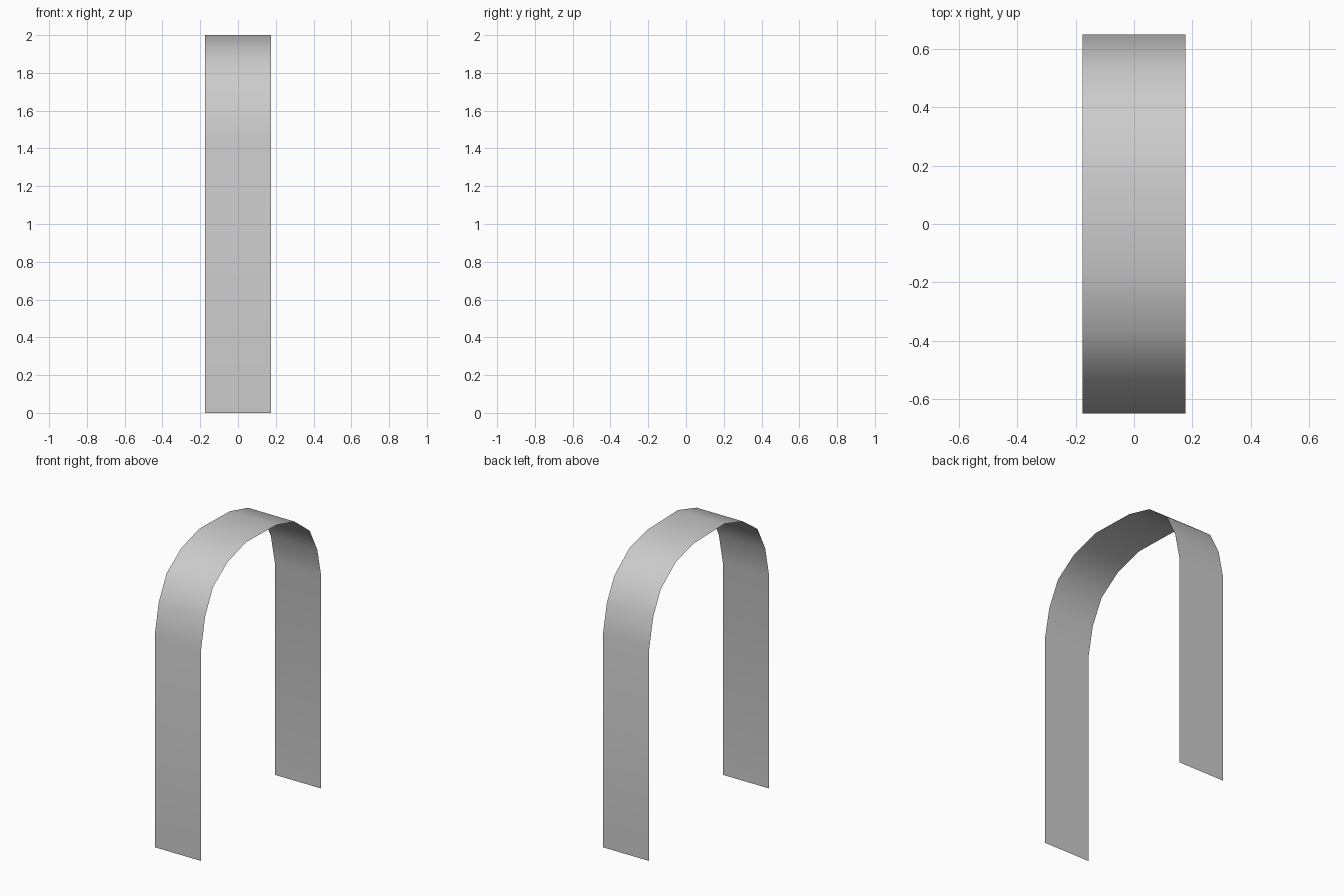
import bpy, bmesh

if "Cube" in bpy.data.objects:
    bpy.data.objects.remove(bpy.data.objects["Cube"])

HALF_WIDTH = 0.176

# Side profile (y, z) of the bent strip, front foot to back foot
profile = [
    (-0.65, 0.0), (-0.65, 1.455), (-0.607, 1.662), (-0.523, 1.828),
    (-0.365, 1.94), (-0.165, 2.0),
    (0.165, 1.992), (0.36, 1.941), (0.525, 1.815), (0.607, 1.655),
    (0.65, 1.455), (0.65, 0.0),
]

# Thin arched strip: one quad per profile segment
bm = bmesh.new()
rows = [[bm.verts.new((x, y, z)) for x in (-HALF_WIDTH, HALF_WIDTH)]
        for y, z in profile]
for (a, b), (c, d) in zip(rows, rows[1:]):
    face = bm.faces.new((a, b, d, c))
    face.smooth = True

mesh = bpy.data.meshes.new("arched_strip")
bm.to_mesh(mesh)
bm.free()
strip = bpy.data.objects.new("arched_strip", mesh)
bpy.context.collection.objects.link(strip)
